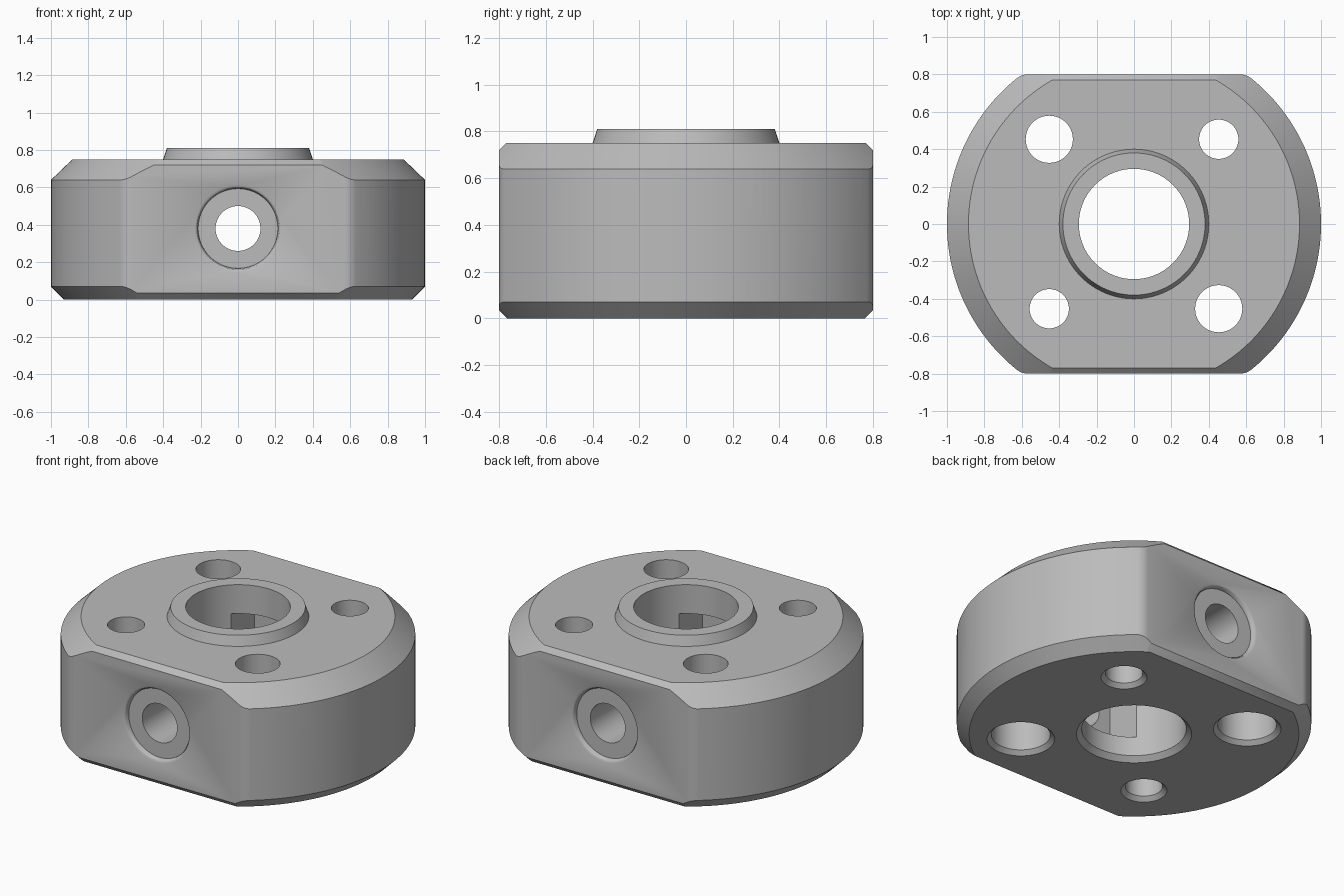
import bpy, bmesh, math
from mathutils import Matrix

cube = bpy.data.objects.get("Cube")
if cube:
    bpy.data.objects.remove(cube, do_unlink=True)

steel = bpy.data.materials.new("grey_steel")
steel.use_nodes = True
GREY = (0.5, 0.5, 0.5, 1)
steel.diffuse_color = GREY
steel.node_tree.nodes["Principled BSDF"].inputs["Base Color"].default_value = GREY


def finish(name, bm):
    bmesh.ops.recalc_face_normals(bm, faces=bm.faces)
    mesh = bpy.data.meshes.new(name)
    bm.to_mesh(mesh)
    bm.free()
    mesh.materials.append(steel)
    obj = bpy.data.objects.new(name, mesh)
    bpy.context.collection.objects.link(obj)
    return obj


def lathe(name, profile, matrix=Matrix(), sides=64):
    """Capped solid of revolution from (radius, height) pairs."""
    bm = bmesh.new()
    rings = []
    for r, z in profile:
        angles = [2 * math.pi * i / sides for i in range(sides)]
        rings.append([bm.verts.new((r * math.cos(a), r * math.sin(a), z)) for a in angles])
    for low, high in zip(rings, rings[1:]):
        for i in range(sides):
            j = (i + 1) % sides
            bm.faces.new((low[i], low[j], high[j], high[i]))
    bm.faces.new(rings[0])
    bm.faces.new(rings[-1])
    bm.transform(matrix)
    return finish(name, bm)


def prism(name, outline, direction):
    """Solid swept from a closed 3D outline."""
    bm = bmesh.new()
    face = bm.faces.new([bm.verts.new(p) for p in outline])
    swept = bmesh.ops.extrude_face_region(bm, geom=[face])
    verts = [v for v in swept["geom"] if isinstance(v, bmesh.types.BMVert)]
    bmesh.ops.translate(bm, verts=verts, vec=direction)
    return finish(name, bm)


def combine(target, tool, operation):
    tool.hide_render = True
    mod = target.modifiers.new(operation, "BOOLEAN")
    mod.operation, mod.solver, mod.object = operation, "EXACT", tool
    bpy.context.view_layer.objects.active = target
    bpy.ops.object.modifier_apply(modifier=mod.name)
    bpy.data.objects.remove(tool, do_unlink=True)


# Round body with two flats, corners blended by a fillet
FLAT, FILLET = 0.8, 0.1
cy = FLAT - FILLET
cx = math.sqrt((1 - FILLET) ** 2 - cy ** 2)
blend = math.atan2(cy, cx)


def arc(x, y, r, start, end, steps):
    angles = [start + (end - start) * i / steps for i in range(steps + 1)]
    return [(x + r * math.cos(a), y + r * math.sin(a), -0.1) for a in angles]


half = arc(0, 0, 1, -blend, blend, 48)[:-1]
half += arc(cx, cy, FILLET, blend, math.pi / 2, 8)
half = arc(cx, -cy, FILLET, -math.pi / 2, -blend, 8)[:-1] + half
outline = half + [(-x, -y, z) for x, y, z in half]
body = prism("hub_body", outline, (0, 0, 1))

# Conical chamfers on the round sides, limiting the height as well
cones = [(0.93, 0), (1.05, 0.12), (1.05, 0.592), (0.885, 0.75)]
combine(body, lathe("cone_limit", cones, sides=192), "INTERSECT")

# Small straight chamfers along the flats
side = [(0.665, -0.1), (0.82, 0.055), (0.82, 0.7), (0.65, 0.87)]
section = [(-1.5, y, z) for y, z in side] + [(-1.5, -y, z) for y, z in reversed(side)]
combine(body, prism("flat_limit", section, (3, 0, 0)), "INTERSECT")

# Tapered collar and central bore
combine(body, lathe("collar", [(0.4, 0.6), (0.4, 0.75), (0.38, 0.81)], sides=96), "UNION")
bore = [(0.425, -0.1), (0.295, 0.03), (0.295, 1)]
combine(body, lathe("bore", bore, sides=96), "DIFFERENCE")

# Plain screw holes and counterbored screw holes on opposite diagonals
P = 0.453
plain = [(0.23, -0.1), (0.105, 0.025), (0.105, 1)]
counterbored = [(0.29, -0.1), (0.166, 0.025), (0.166, 0.45), (0.126, 0.45), (0.126, 1)]
for s in (1, -1):
    for profile, x, y in ((plain, P, P), (counterbored, P, -P)):
        place = Matrix.Translation((s * x, s * y, 0))
        combine(body, lathe("screw_hole", profile, place), "DIFFERENCE")

# Square nut pockets opening into the bore
pocket = [(x, -0.45, z) for x, z in ((-0.2, 0.15), (0.2, 0.15), (0.2, 0.63), (-0.2, 0.63))]
combine(body, prism("nut_pocket", pocket, (0, 0.9, 0)), "DIFFERENCE")

# Radial clamp holes with a shallow round-edged seat in each flat
seat = [(0.12, 0.33), (0.12, 0.77), (0.213, 0.77), (0.215, 0.783), (0.222, 0.794),
        (0.234, 0.8), (0.234, 0.9)]
for s in (1, -1):
    place = Matrix.Translation((0, 0, 0.38)) @ Matrix.Rotation(s * math.pi / 2, 4, "X")
    combine(body, lathe("clamp_hole", seat, place), "DIFFERENCE")

bpy.ops.object.select_all(action="DESELECT")
body.select_set(True)
bpy.context.view_layer.objects.active = body
bpy.ops.object.shade_smooth_by_angle(angle=math.radians(28))
